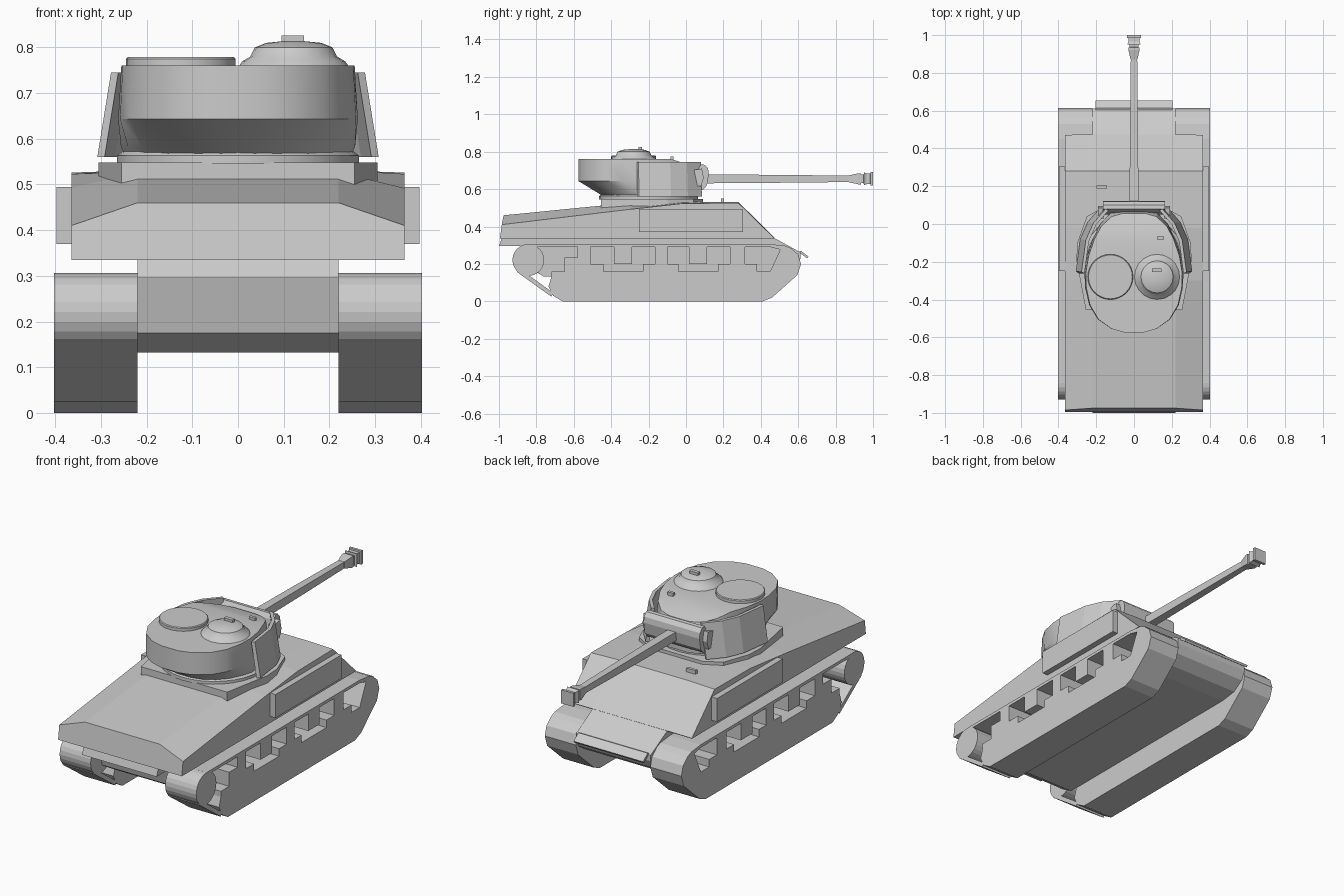
import bpy, bmesh, math
from mathutils import Vector

if "Cube" in bpy.data.objects:
    bpy.data.objects.remove(bpy.data.objects["Cube"])


def make(name, verts, faces, smooth=None):
    bm = bmesh.new()
    vs = [bm.verts.new(v) for v in verts]
    for f in faces:
        bm.faces.new([vs[i] for i in f])
    bmesh.ops.recalc_face_normals(bm, faces=bm.faces)
    me = bpy.data.meshes.new(name)
    bm.to_mesh(me)
    bm.free()
    ob = bpy.data.objects.new(name, me)
    bpy.context.collection.objects.link(ob)
    if smooth:
        bpy.context.view_layer.objects.active = ob
        ob.select_set(True)
        bpy.ops.object.shade_smooth_by_angle(angle=math.radians(smooth))
        ob.select_set(False)
    return ob


def loft(name, rings, smooth=None, caps=True):
    n = len(rings[0])
    verts = [p for r in rings for p in r]
    faces = [(k * n + i, k * n + (i + 1) % n, (k + 1) * n + (i + 1) % n, (k + 1) * n + i)
             for k in range(len(rings) - 1) for i in range(n)]
    if caps:
        faces += [tuple(range(n)), tuple(range(len(verts) - n, len(verts)))]
    return make(name, verts, faces, smooth)


def prism_x(name, pts, x0, x1):
    return loft(name, [[(x, y, z) for y, z in pts] for x in (x0, x1)])


def prism_z(name, pts, z0, z1):
    return loft(name, [[(x, y, z) for x, y in pts] for z in (z0, z1)])


def box(name, c, s):
    x, y, z = c
    a, b, h = s[0] / 2, s[1] / 2, s[2] / 2
    return prism_z(name, [(x - a, y - b), (x + a, y - b), (x + a, y + b), (x - a, y + b)], z - h, z + h)


def lathe_z(name, cx, cy, prof, n=24):
    return loft(name, [[(cx + r * math.cos(2 * math.pi * i / n), cy + r * math.sin(2 * math.pi * i / n), z)
                        for i in range(n)] for r, z in prof], 35)


def sym(half):
    return half + [(-x, *r) for x, *r in reversed(half)]


# Lower hull between the tracks
prism_x("lower_hull", [(-.985, .34), (-1, .295), (-.86, .295), (-.83, .175), (-.76, .132), (.44, .132),
                       (.53, .145), (.59, .185), (.612, .23), (.612, .262), (.47, .34)], -.22, .22)

# Upper hull: sections of (y bottom, y side, z side, y ridge, z ridge)
secs = [(-.995, -.985, .41, -.975, .46), (-.3, -.3, .492, -.3, .527), (-.02, -.02, .523, -.02, .531),
        (.28, .28, .526, .28, .531), (.47, .472, .338, .474, .34)]
loft("upper_hull", [sym([(.365, yb, .335), (.365, ys, zs), (.22, yr, zr)])
                    for yb, ys, zs, yr, zr in secs])
box("front_hull_box", (-.17, .195, .54), (.055, .016, .022))
prism_x("front_tow_plate", [(.60, .265), (.615, .27), (.655, .24), (.648, .23)], -.205, .205)

# Running gear, both sides
lower = [(-.66, 0), (.41, 0), (.46, .02), (.595, .14), (.615, .2), (.6, .25), (.56, .285), (.51, .29),
         (.45, .16), (.38, .16), (.38, .2), (.315, .2), (.315, .295), (.235, .295), (.235, .2), (.17, .2),
         (.17, .16), (-.04, .16), (-.04, .2), (-.1, .2), (-.1, .295), (-.165, .295), (-.165, .2),
         (-.23, .2), (-.23, .16), (-.44, .16), (-.44, .2), (-.51, .2), (-.51, .295), (-.58, .295),
         (-.58, .235), (-.65, .235), (-.65, .16), (-.72, .16), (-.72, .13), (-.735, .08), (-.71, .03)]
upper = [(-.84, .29), (.45, .29), (.53, .27), (.565, .283), (.53, .297), (.45, .306), (-.84, .306)]
for s, side in ((1, "right"), (-1, "left")):
    a, b = .22 * s, .403 * s
    prism_x(side + "_track_bogies", lower, a, b)
    prism_x(side + "_track_top_run", upper, a, b)
    prism_x(side + "_track_rear_run", [(-.905, .158), (-.885, .172), (-.71, .045), (-.72, .025)], a, b)
    for y in (-.337, .065):
        prism_x(side + "_return_roller", [(y - .048, .2), (y + .048, .2), (y + .048, .295), (y - .048, .295)], a, b)
    prism_x(side + "_idler", [(-.843 + .085 * math.cos(t * math.pi / 12), .221 + .085 * math.sin(t * math.pi / 12))
                              for t in range(24)], a, b)
    # Side armour slab on the hull
    prism_x(side + "_hull_slab", [(-.25, .37), (.305, .37), (.305, .495), (-.25, .495)], .36 * s, .397 * s)
    # Folded turret cheek plates, leaning inwards
    path = [(.18, .085), (.245, .01), (.285, -.08), (.308, -.25)]
    rings = []
    for x, y in path:
        rings.append([(s * x, y, .56), (s * (x - .03), y - .005, .745),
                      (s * (x - .046), y - .012, .745), (s * (x - .016), y - .012, .56)])
    loft(side + "_cheek_plate", rings)

# Turret platform and ring
prism_z("turret_platform", sym([(.16, .09), (.25, .04), (.30, -.1), (.305, -.19), (.255, -.455)]), .5, .548)
lathe_z("turret_ring", 0, -.2, [(.265, .545), (.265, .563), (.25, .575)], 32)

# Turret: stacked outlines, front of the roof sloped down
half = [(.06, .08), (.12, .06), (.175, .0), (.212, -.08), (.243, -.17), (.258, -.26), (.255, -.34),
        (.235, -.43), (.19, -.505), (.12, -.555), (.05, -.575)]
full = sym(half)


def outline(z, pull, grow):
    out = []
    for x, y in full:
        k = max(0, min(1, (-y - .2) / .375))
        out.append((x * (1 + grow * (1 - k) - pull * k), y + pull * k * .5, z))
    return out


top = [(x * .99, y - max(0, y + .08) * .15, .76 - max(0, y + .08) * .25) for x, y in full]
rings = [outline(.565, .25, .0), outline(.582, .2, .03), outline(.643, .0, .02), top]
n = len(full)
verts = [p for r in rings for p in r]
faces = [(k * n + i, k * n + (i + 1) % n, (k + 1) * n + (i + 1) % n, (k + 1) * n + i)
         for k in range(3) for i in range(n)]
t = 3 * n
faces += [tuple(range(n)), tuple(range(t + 3, t + n - 3)),
          tuple([t + i for i in range(4)] + [t + i for i in range(n - 4, n)])]
make("turret", verts, faces, 25)

# Roof hatch, cupola and small roof fittings
lathe_z("round_hatch", -.125, -.28, [(.12, .75), (.12, .775), (.116, .779)], 32)
lathe_z("cupola", .122, -.28, [(.122, .757), (.112, .77), (.095, .78), (.085, .8), (.06, .81), (.02, .814)], 20)
box("cupola_sight", (.12, -.245, .816), (.05, .02, .02))
box("roof_sight", (.14, -.075, .765), (.035, .016, .018))

# Mantlet with rounded upper edge and side lugs
prism_x("mantlet", [(.05, .6), (.09, .595), (.112, .62), (.122, .68), (.118, .71), (.1, .73),
                    (.08, .732), (.065, .71)], -.165, .165)
for s in (1, -1):
    prism_x("mantlet_lug", [(.03, .62), (.08, .615), (.095, .66), (.085, .71), (.03, .7)], .16 * s, .19 * s)


# Square-section gun barrel and double-baffle muzzle brake
def square_tube(name, prof):
    loft(name, [[(a * r, y, .655 + b * r) for a, b in ((-1, -1), (1, -1), (1, 1), (-1, 1))]
                for y, r in prof])


square_tube("gun_barrel", [(.1, .024), (.5, .021), (.88, .017), (.93, .018)])
square_tube("muzzle_brake", [(.87, .018), (.92, .029), (.935, .029), (.936, .023), (.95, .023),
                             (.951, .035), (.966, .028), (.985, .028), (.986, .036), (1, .036)])
